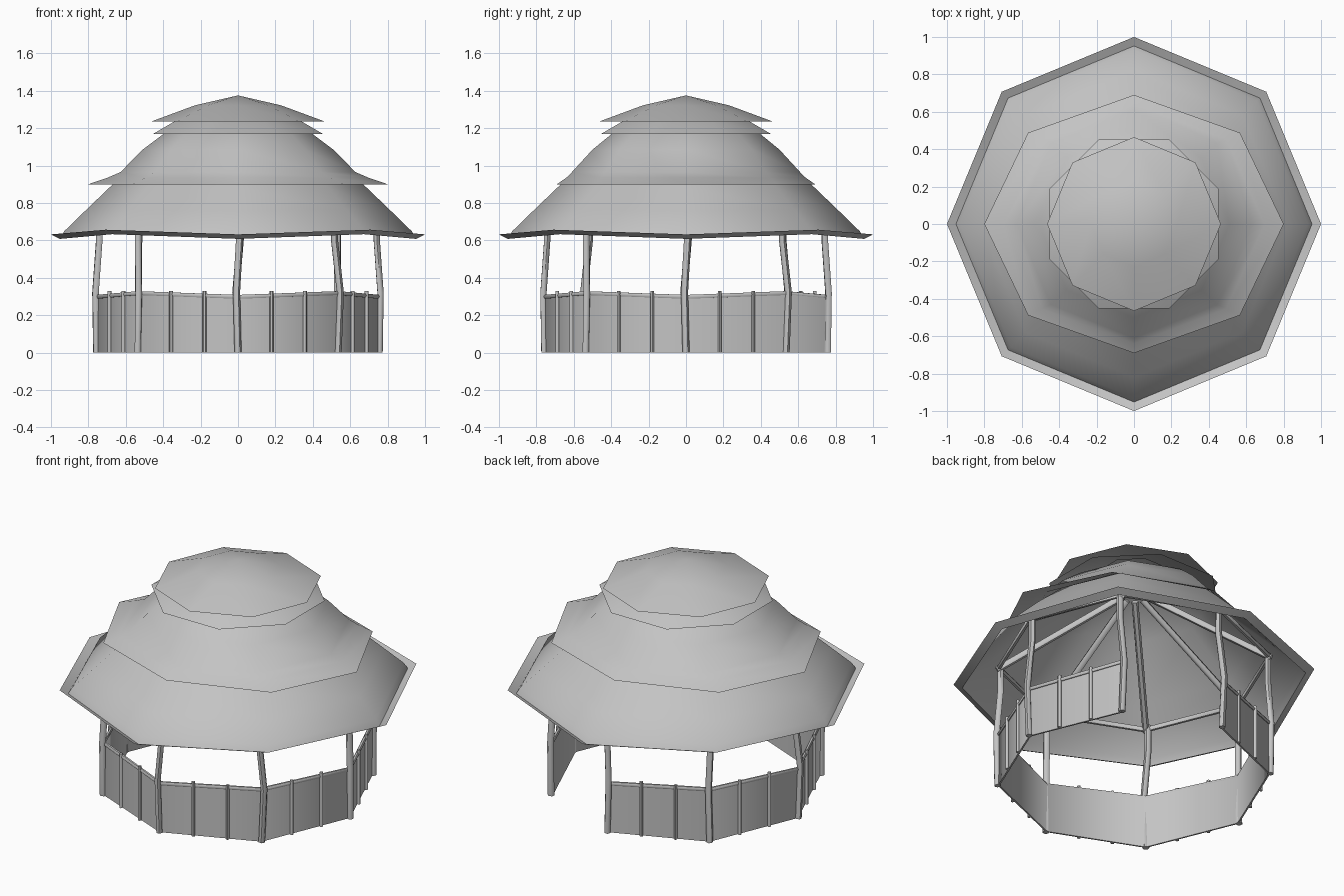
import bpy, bmesh
from math import cos, sin, pi, radians
from mathutils import Vector

cube = bpy.data.objects.get("Cube")
if cube:
    bpy.data.objects.remove(cube, do_unlink=True)

grey = bpy.data.materials.new("weathered_grey")
grey.use_nodes = True
grey.diffuse_color = (0.55, 0.55, 0.55, 1)
bsdf = next(n for n in grey.node_tree.nodes if n.type == "BSDF_PRINCIPLED")
bsdf.inputs["Base Color"].default_value = grey.diffuse_color

SIDES = 8
WALL_R = 0.75
parts = []


def corner(k, r, z, turn=0.0):
    a = 2 * pi * (k + turn) / SIDES
    return Vector((r * cos(a), r * sin(a), z))


def add(name, data):
    ob = bpy.data.objects.new(name, data)
    bpy.context.collection.objects.link(ob)
    data.materials.append(grey)
    parts.append(ob)
    return ob


def roof_tier(name, profile, turn=0.0):
    """Eight-sided sheet; profile rows are radius, height, x stretch, lift of diagonal corners."""
    bm = bmesh.new()
    rings = []
    for r, z, stretch, lift in profile:
        ring = []
        for k in range(SIDES):
            p = corner(k, r, z + lift * (k % 2), turn)
            p.x *= stretch
            ring.append(bm.verts.new(p))
        rings.append(ring)
    for upper, lower in zip(rings, rings[1:]):
        for k in range(SIDES):
            n = (k + 1) % SIDES
            bm.faces.new((upper[k], lower[k], lower[n], upper[n]))
    bmesh.ops.remove_doubles(bm, verts=bm.verts, dist=0.0005)
    me = bpy.data.meshes.new(name)
    bm.to_mesh(me)
    bm.free()
    return add(name, me)


def pole(name, points, radius, closed=False):
    """Round rod following a few points."""
    cu = bpy.data.curves.new(name, "CURVE")
    cu.dimensions = "3D"
    cu.bevel_depth = radius
    cu.bevel_resolution = 1
    cu.use_fill_caps = True
    sp = cu.splines.new("POLY")
    sp.points.add(len(points) - 1)
    for sp_point, p in zip(sp.points, points):
        sp_point.co = (*p, 1)
    sp.use_cyclic_u = closed
    return add(name, cu)


# Thatched roof: broad lower tier with a turned-up rim, then three smaller tiers
roof_tier("lower_roof", [(0, 1.29, 1, 0), (0.25, 1.23, 1, 0), (0.42, 1.12, 1, 0),
                         (0.69, 0.88, 1, 0), (0.82, 0.755, 1, 0.01),
                         (0.93, 0.648, 1, 0.02), (0.952, 0.608, 1, 0.025),
                         (1.0, 0.632, 1, 0.025)])
roof_tier("middle_roof", [(0.2, 1.27, 1, 0), (0.39, 1.175, 1, 0), (0.5, 1.085, 1.02, 0),
                          (0.61, 0.965, 1.03, 0), (0.64, 0.935, 1.09, 0),
                          (0.69, 0.9, 1.16, 0)])
roof_tier("upper_roof", [(0.2, 1.3, 1, 0), (0.36, 1.24, 1, 0), (0.49, 1.17, 1, 0)], turn=0.5)
roof_tier("roof_cap", [(0, 1.375, 1, 0), (0.23, 1.322, 1, 0), (0.465, 1.235, 1, 0)])


# Low wall with one open bay at the back
def wall_top(k):
    return 0.295 + 0.02 * (k % 2)


bays = range(2, 9)
bm = bmesh.new()
bottom = [bm.verts.new(corner(k, WALL_R, 0)) for k in range(2, 10)]
top = [bm.verts.new(corner(k, WALL_R, wall_top(k))) for k in range(2, 10)]
for i in range(len(bays)):
    bm.faces.new((bottom[i], bottom[i + 1], top[i + 1], top[i]))
me = bpy.data.meshes.new("wall")
bm.to_mesh(me)
bm.free()
wall = add("wall", me)
shell = wall.modifiers.new("thickness", "SOLIDIFY")
shell.thickness = 0.01
shell.offset = 0

pole("wall_rail", [corner(k, WALL_R + 0.004, wall_top(k) + 0.003) for k in range(2, 10)], 0.012)

# Two thin battens on the outside of each wall bay
for k in bays:
    for t in (1 / 3, 2 / 3):
        foot = corner(k, WALL_R + 0.012, 0).lerp(corner(k + 1, WALL_R + 0.012, 0), t)
        pole("batten", [foot, foot + Vector((0, 0, 0.33))], 0.0105)

# Slightly crooked posts with a rafter rising from each one
for k in range(SIDES):
    side = corner(k + 2, 1, 0)
    sway = 0.012 if k % 3 else -0.008
    pole("post", [corner(k, 0.757, 0), corner(k, 0.762, 0.32) + side * sway,
                  corner(k, 0.742, 0.6) - side * sway, corner(k, 0.742, 0.77) - side * sway],
         0.019)
    pole("rafter", [corner(k, 0.76, 0.74), corner(k, 0.06, 1.17)], 0.019)

# Ring beam on top of the posts
pole("ring_beam", [corner(k, 0.75, 0.75) for k in range(SIDES)], 0.015, closed=True)

# Turn everything into smooth-shaded meshes
bpy.ops.object.select_all(action="DESELECT")
for ob in parts:
    ob.select_set(True)
bpy.context.view_layer.objects.active = parts[0]
bpy.ops.object.convert(target="MESH")
bpy.ops.object.shade_smooth_by_angle(angle=radians(60))
